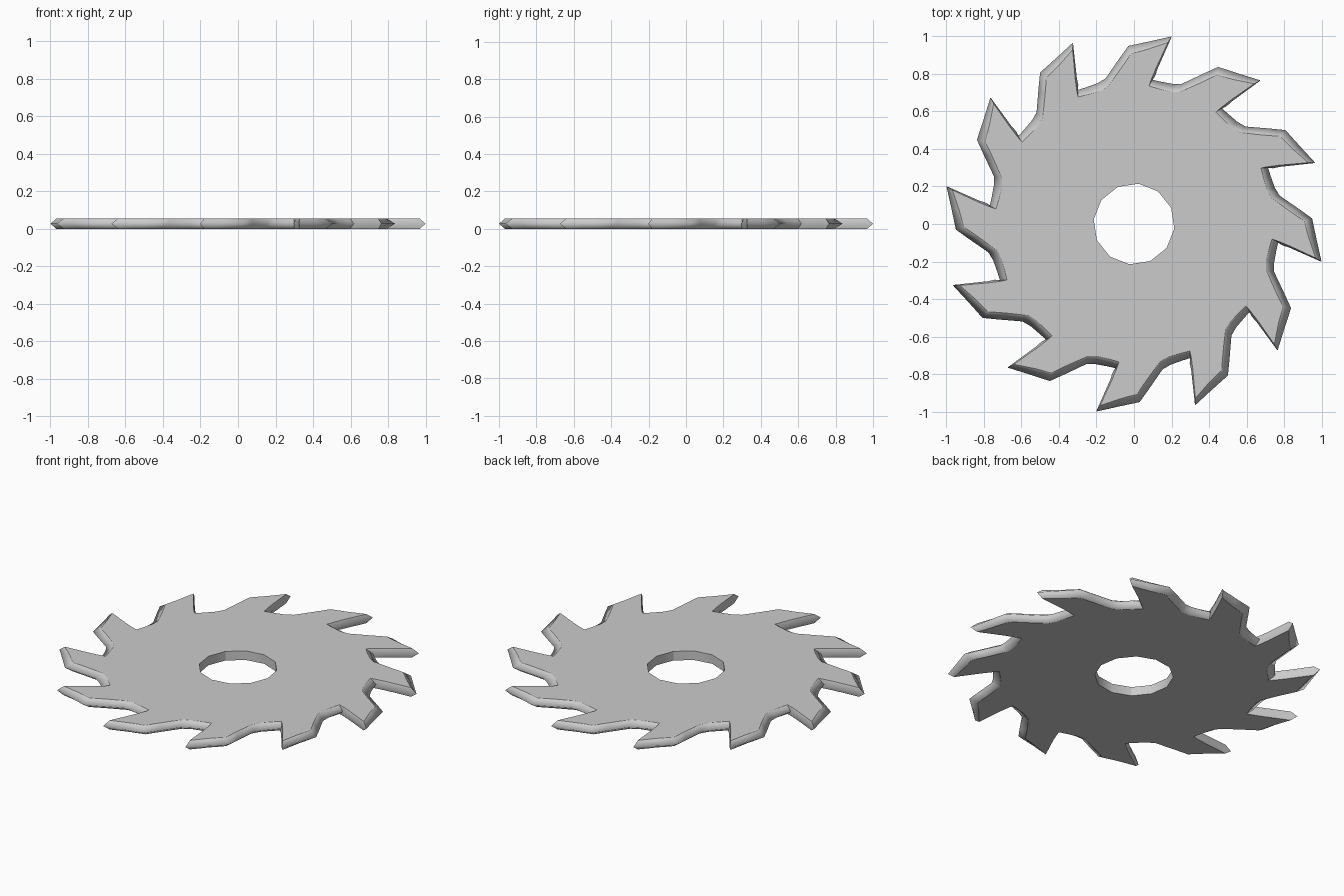
import bpy, bmesh
from math import cos, sin, radians

if "Cube" in bpy.data.objects:
    bpy.data.objects.remove(bpy.data.objects["Cube"])

TEETH = 12
THICK = 0.055
BORE_R = 0.216
TIP_ANGLE = 78.6

# One tooth, from gullet to gullet: (degrees from the tip, radius)
# mid-plane outline, and the inset outline of the flat faces
RIM = [(4.2, 0.775), (3.2, 0.80), (2.8, 0.835), (0, 1.02), (6.5, 0.977),
       (13.2, 0.95), (16.5, 0.885), (22.5, 0.79), (26, 0.775), (31, 0.772)]
FLAT = [(5.2, 0.74), (4.4, 0.785), (3.4, 0.838), (0.8, 0.985), (6.8, 0.935),
        (12.4, 0.907), (16, 0.835), (22.2, 0.745), (26, 0.73), (31, 0.732)]

bm = bmesh.new()


def polar(angle, r, z):
    a = radians(angle)
    return bm.verts.new((r * cos(a), r * sin(a), z))


def outline(profile, z):
    return [polar(TIP_ANGLE + 360 / TEETH * i + a, r, z)
            for i in range(TEETH) for a, r in profile]


def bore(z):
    return [polar(TIP_ANGLE + 5 + 360 / TEETH * i, BORE_R, z) for i in range(TEETH)]


def bridge(lower, upper, smooth):
    n = len(lower)
    for i in range(n):
        j = (i + 1) % n
        bm.faces.new((lower[i], lower[j], upper[j], upper[i])).smooth = smooth


# Bevelled toothed rim
low, mid, top = outline(FLAT, 0), outline(RIM, THICK / 2), outline(FLAT, THICK)
bridge(low, mid, True)
bridge(mid, top, True)

# Bore wall
bore_low, bore_top = bore(0), bore(THICK)
bridge(bore_top, bore_low, True)

# Flat faces, one sector per tooth
n = len(FLAT)
for ring, hole in ((low, bore_low), (top, bore_top)):
    for i in range(TEETH):
        k = (i + 1) % TEETH
        sector = [ring[(i * n + j) % len(ring)] for j in range(n + 1)]
        bm.faces.new(sector + [hole[k], hole[i]])

bmesh.ops.recalc_face_normals(bm, faces=bm.faces)

# Crisp borders of the flat faces and tooth corners, soft bevel along the rim
mid_set = set(mid)
for e in bm.edges:
    on_rim = all(v in mid_set for v in e.verts)
    if not on_rim and e.calc_face_angle(0) > radians(30):
        e.smooth = False

mesh = bpy.data.meshes.new("saw_blade")
bm.to_mesh(mesh)
bm.free()
blade = bpy.data.objects.new("saw_blade", mesh)
bpy.context.collection.objects.link(blade)
